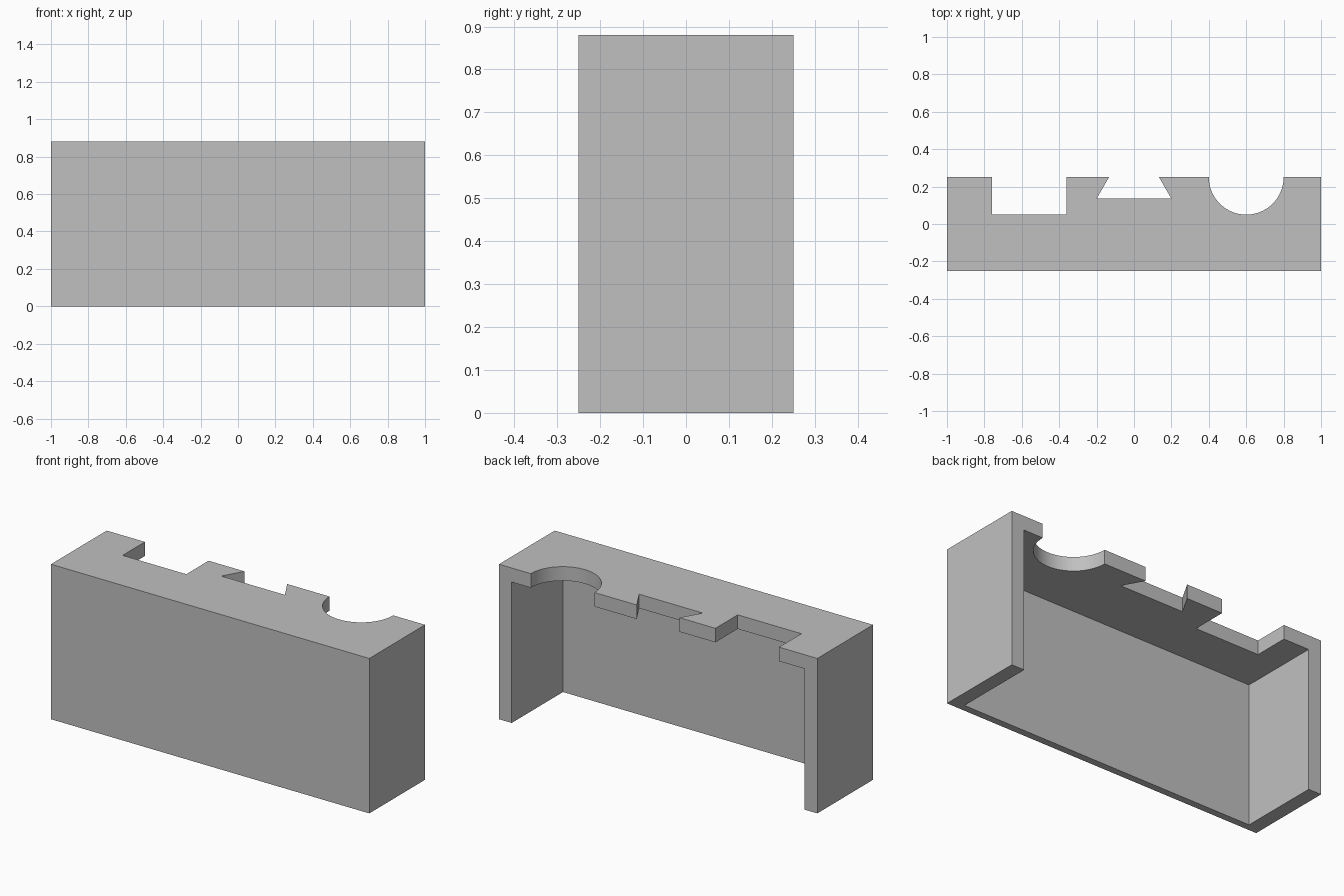
import bpy
import bmesh
from math import cos, sin, tau

cube = bpy.data.objects.get("Cube")
if cube:
    bpy.data.objects.remove(cube, do_unlink=True)

WIDTH, DEPTH, HEIGHT = 2.0, 0.5, 0.88
SIDE, FRONT, TOP = 0.08, 0.04, 0.08      # wall thicknesses
BACK = DEPTH / 2

grey = bpy.data.materials.new("plain grey")
grey.use_nodes = True
colour = (0.53, 0.53, 0.53, 1.0)
grey.diffuse_color = colour
grey.node_tree.nodes["Principled BSDF"].inputs["Base Color"].default_value = colour


def prism(name, outline, z0, z1):
    """Extrude an xy outline from z0 up to z1."""
    bm = bmesh.new()
    face = bm.faces.new([bm.verts.new((x, y, z0)) for x, y in outline])
    grown = bmesh.ops.extrude_face_region(bm, geom=[face])["geom"]
    top = [v for v in grown if isinstance(v, bmesh.types.BMVert)]
    bmesh.ops.translate(bm, verts=top, vec=(0, 0, z1 - z0))
    bmesh.ops.recalc_face_normals(bm, faces=bm.faces)
    mesh = bpy.data.meshes.new(name)
    bm.to_mesh(mesh)
    bm.free()
    mesh.materials.append(grey)
    obj = bpy.data.objects.new(name, mesh)
    bpy.context.collection.objects.link(obj)
    return obj


def rect(x0, x1, y0, y1):
    return [(x0, y0), (x1, y0), (x1, y1), (x0, y1)]


# Solid block
holder = prism("holder_body", rect(-WIDTH / 2, WIDTH / 2, -BACK, BACK), 0, HEIGHT)

# Cavity, open at the back and underneath
inner = WIDTH / 2 - SIDE
cavity = prism("cavity_cutter", rect(-inner, inner, FRONT - BACK, BACK + 0.1),
               -0.1, HEIGHT - TOP)

# Notches through the rear edge of the top plate: square, dovetail, round
square = rect(-0.76, -0.36, 0.05, BACK + 0.1)
half = [(0.2, 0.135), (0.134, BACK), (0.134, BACK + 0.1)]
dovetail = half + [(-x, y) for x, y in reversed(half)]
circle = [(0.6 + 0.2 * cos(tau * i / 64), BACK + 0.2 * sin(tau * i / 64))
          for i in range(64)]
cutters = [cavity]
for name, outline in (("square", square), ("dovetail", dovetail), ("round", circle)):
    cutters.append(prism(name + "_notch_cutter", outline, HEIGHT - 2 * TOP, HEIGHT + 0.1))

for cutter in cutters:
    cutter.hide_render = True
    cut = holder.modifiers.new(cutter.name, "BOOLEAN")
    cut.operation = "DIFFERENCE"
    cut.solver = "EXACT"
    cut.object = cutter

# Bake the cuts and drop the cutters
depsgraph = bpy.context.evaluated_depsgraph_get()
baked = bpy.data.meshes.new_from_object(holder.evaluated_get(depsgraph))
holder.modifiers.clear()
holder.data = baked
for cutter in cutters:
    bpy.data.objects.remove(cutter, do_unlink=True)

# Smooth the round notch, keep every corner crisp
bpy.ops.object.select_all(action="DESELECT")
holder.select_set(True)
bpy.context.view_layer.objects.active = holder
bpy.ops.object.shade_smooth_by_angle()
